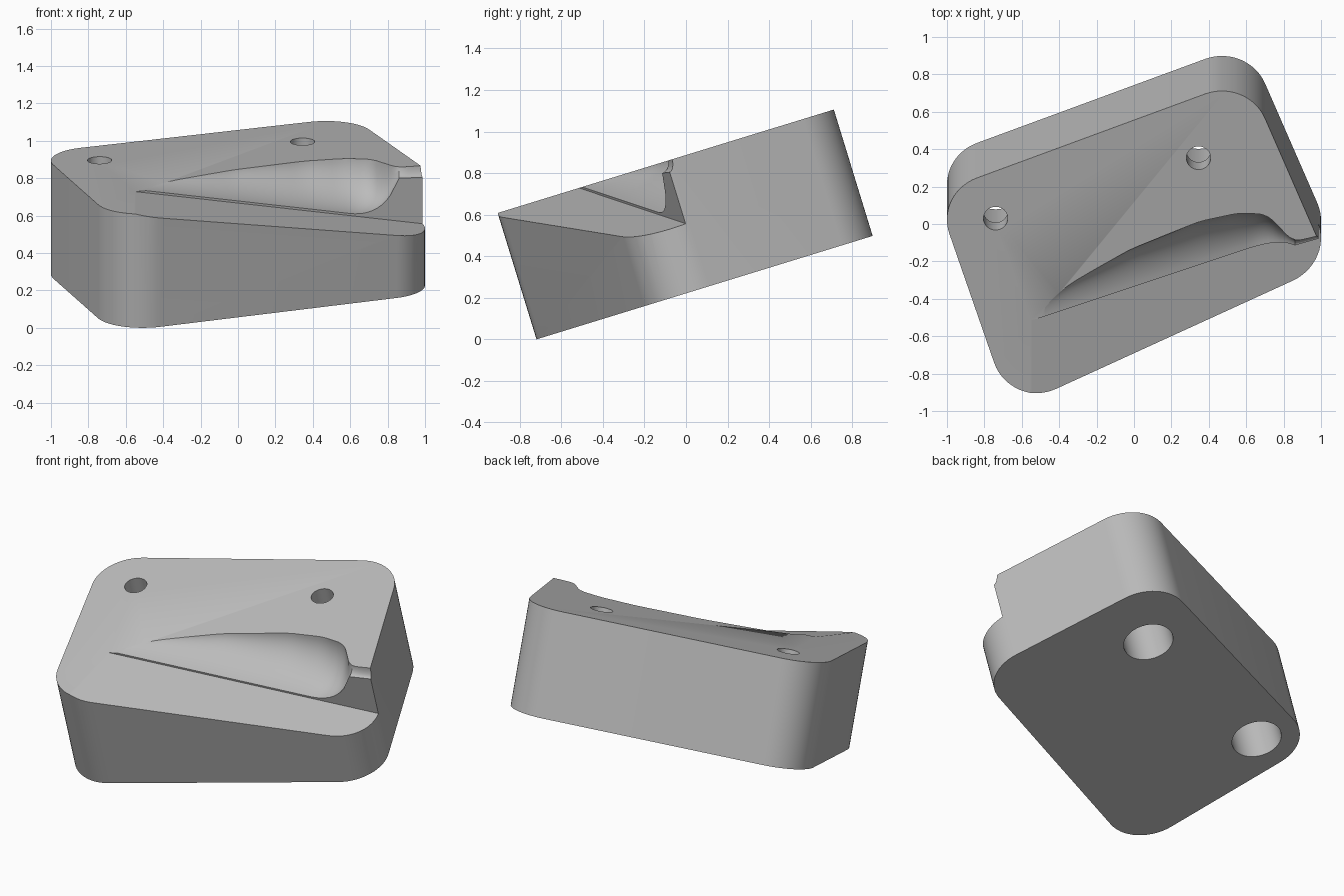
import bpy, bmesh, math
from mathutils import Matrix, Vector

if "Cube" in bpy.data.objects:
    bpy.data.objects.remove(bpy.data.objects["Cube"], do_unlink=True)

THICK = 0.636
TILT = math.radians(17.1)

grey = bpy.data.materials.new("plain grey")
grey.use_nodes = True
grey.diffuse_color = (0.5, 0.5, 0.5, 1)
grey.node_tree.nodes["Principled BSDF"].inputs["Base Color"].default_value = (0.5, 0.5, 0.5, 1)


def loft(name, rings):
    """Closed solid through rings of equal point count."""
    bm = bmesh.new()
    loops = [[bm.verts.new(p) for p in ring] for ring in rings]
    n = len(loops[0])
    for a, b in zip(loops, loops[1:]):
        for i in range(n):
            j = (i + 1) % n
            bm.faces.new((a[i], a[j], b[j], b[i]))
    bm.faces.new(loops[0])
    bm.faces.new(loops[-1])
    bmesh.ops.recalc_face_normals(bm, faces=bm.faces)
    mesh = bpy.data.meshes.new(name)
    bm.to_mesh(mesh)
    bm.free()
    mesh.materials.append(grey)
    obj = bpy.data.objects.new(name, mesh)
    bpy.context.collection.objects.link(obj)
    return obj


def rounded_outline(centres, radius, steps=14):
    """Counter-clockwise outline with an arc round each corner centre."""
    pts = []
    n = len(centres)
    for i in range(n):
        p, c, q = (Vector(centres[(i + k) % n]) for k in (-1, 0, 1))
        d0, d1 = c - p, q - c
        a0 = math.atan2(-d0.x, d0.y)
        a0 = math.atan2(d0.y, d0.x) - math.pi / 2
        a1 = math.atan2(d1.y, d1.x) - math.pi / 2
        sweep = (a1 - a0) % math.tau
        for k in range(steps + 1):
            a = a0 + sweep * k / steps
            pts.append((c.x + radius * math.cos(a), c.y + radius * math.sin(a)))
    return pts


def circle(x, y, r, z, n=40):
    return [(x + r * math.cos(math.tau * i / n), y + r * math.sin(math.tau * i / n), z)
            for i in range(n)]


def carve(target, cutter):
    cutter.hide_render = True
    mod = target.modifiers.new("cut", 'BOOLEAN')
    mod.operation = 'DIFFERENCE'
    mod.solver = 'EXACT'
    mod.object = cutter
    bpy.context.view_layer.objects.active = target
    bpy.ops.object.modifier_apply(modifier=mod.name)
    bpy.data.objects.remove(cutter, do_unlink=True)


# Rounded block
outline = rounded_outline([(-0.51, -0.503), (0.75, 0.02), (0.47, 0.69), (-0.75, 0.22)], 0.25)
block = loft("block", [[(x, y, z) for x, y in outline] for z in (0, THICK)])

# Front ramp with a teardrop scoop behind its crease
WIDTHS = [(-0.57, 0.07), (-0.5, 0.096), (-0.35, 0.157), (-0.02, 0.25), (0.35, 0.298),
          (0.56, 0.284), (0.7, 0.237), (0.76, 0.175), (0.8, 0.1), (0.86, 0.04), (1.1, 0.03)]


def scoop_width(x):
    for (x0, w0), (x1, w1) in zip(WIDTHS, WIDTHS[1:]):
        if x <= x1:
            return w0 + (w1 - w0) * (x - x0) / (x1 - x0)
    return WIDTHS[-1][1]


def ramp_section(x, arc=16):
    top = 0.66
    crease = -0.343 + 0.286 * (x + 0.55)
    ramp = THICK - 0.205 * (x + 0.55)
    t = min(max((x - 0.6) / 0.26, 0), 0.97)
    floor = ramp + 0.012
    floor += (top - floor) * (1 - math.sqrt(1 - t * t))
    # average neighbouring widths for a soft lip
    width = sum(scoop_width(min(max(x + d, -0.57), 1.1)) for d in (-0.03, 0, 0.03)) / 3
    ring = [(x, -1.3, ramp), (x, crease, ramp)]
    for k in range(arc + 1):
        a = math.pi / 2 * k / arc
        ring.append((x, crease + width * math.sin(a), top - (top - floor) * math.cos(a)))
    ring += [(x, crease + width, 0.9), (x, -1.3, 0.9)]
    return ring


stations = [-0.57 + 1.67 * i / 70 for i in range(71)]
carve(block, loft("ramp_cutter", [ramp_section(x) for x in stations]))

# Screw holes, counterbored from below
for x, y in ((-0.74, 0.227), (0.345, 0.565)):
    carve(block, loft("hole_cutter", [circle(x, y, r, z) for r, z in
                                      ((0.145, -0.1), (0.145, 0.5), (0.065, 0.5), (0.065, 0.8))]))

# Tilt onto its front bottom edge
block.data.transform(Matrix.Translation((0, 0, 0.2214)) @ Matrix.Rotation(TILT, 4, 'X'))
low = min(v.co.z for v in block.data.vertices)
block.data.transform(Matrix.Translation((0, 0, -low)))

bpy.ops.object.select_all(action='DESELECT')
block.select_set(True)
bpy.context.view_layer.objects.active = block
bpy.ops.object.shade_smooth_by_angle(angle=math.radians(30))
